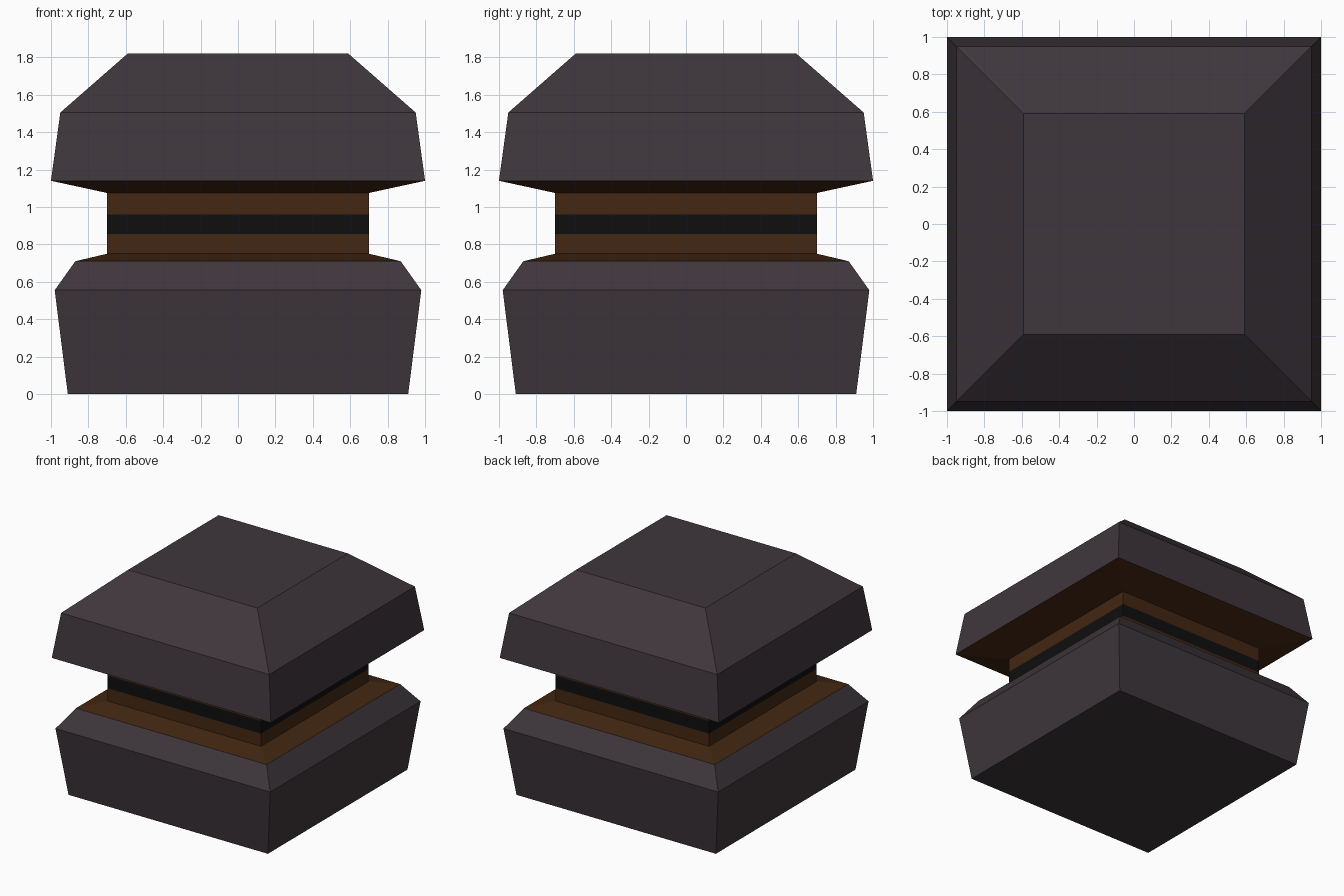
import bpy, bmesh

if "Cube" in bpy.data.objects:
    bpy.data.objects.remove(bpy.data.objects["Cube"])


def material(name, rgb):
    m = bpy.data.materials.new(name)
    m.diffuse_color = (*rgb, 1)
    m.use_nodes = True
    m.node_tree.nodes["Principled BSDF"].inputs["Base Color"].default_value = m.diffuse_color
    return m


STONE = material("dark stone", (0.049, 0.037, 0.045))
BROWN = material("dark brown", (0.056, 0.020, 0.006))
BLACK = material("black band", (0.0045, 0.0045, 0.0045))


def square_loft(name, profile, mats, bottom=None, top=None):
    """Stack square rings (half width, z); mats gives one material per band."""
    slots = list(dict.fromkeys(mats))
    bm = bmesh.new()
    rings = [[bm.verts.new((sx * r, sy * r, z))
              for sx, sy in ((-1, -1), (1, -1), (1, 1), (-1, 1))]
             for r, z in profile]
    for lower, upper, mat in zip(rings, rings[1:], mats):
        for i in range(4):
            j = (i + 1) % 4
            f = bm.faces.new((lower[i], lower[j], upper[j], upper[i]))
            f.material_index = slots.index(mat)
    if bottom:
        bm.faces.new(rings[0][::-1]).material_index = slots.index(bottom)
    if top:
        bm.faces.new(rings[-1]).material_index = slots.index(top)
    mesh = bpy.data.meshes.new(name)
    bm.to_mesh(mesh)
    bm.free()
    for m in slots:
        mesh.materials.append(m)
    bpy.context.collection.objects.link(bpy.data.objects.new(name, mesh))


# Flared base with chamfered shoulder and brown ledge
square_loft("base", [(0.91, 0), (0.98, 0.555), (0.87, 0.71), (0.70, 0.75)],
            [STONE, STONE, BROWN], bottom=STONE)

# Recessed neck with a black stripe
square_loft("neck", [(0.70, 0.75), (0.70, 0.855), (0.70, 0.96), (0.70, 1.075)],
            [BROWN, BLACK, BROWN])

# Overhanging cap with brown underside and sloped roof
square_loft("cap", [(0.70, 1.075), (1.0, 1.14), (0.95, 1.505), (0.59, 1.82)],
            [BROWN, STONE, STONE], top=STONE)
